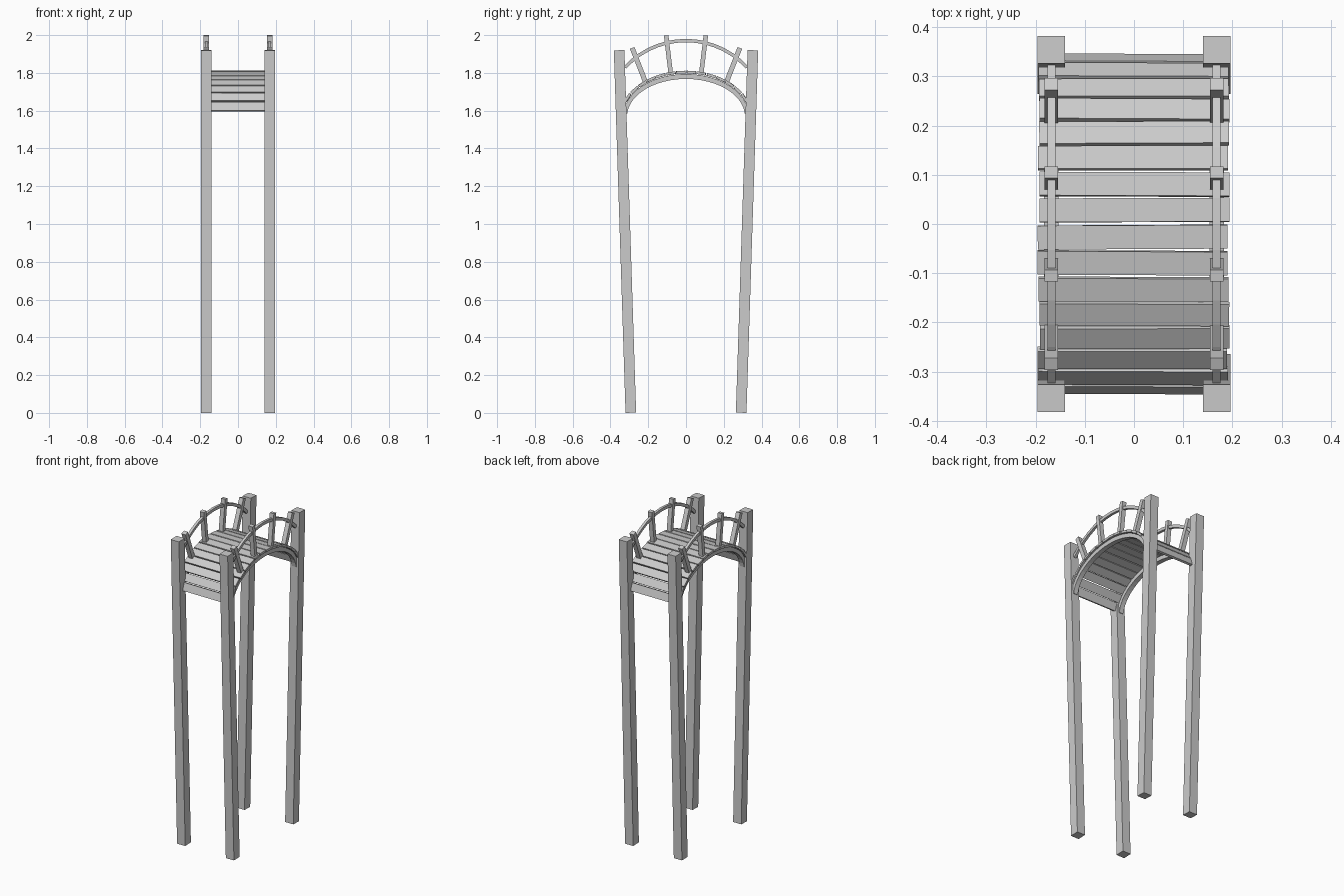
import bpy, bmesh, math, random
from mathutils import Vector, Matrix

random.seed(4)
if "Cube" in bpy.data.objects:
    bpy.data.objects.remove(bpy.data.objects["Cube"], do_unlink=True)

grey = bpy.data.materials.new("plain grey")
grey.use_nodes = True
colour = (0.6, 0.6, 0.6, 1)
grey.diffuse_color = colour
grey.node_tree.nodes["Principled BSDF"].inputs["Base Color"].default_value = colour


def finish(name, bm):
    bmesh.ops.recalc_face_normals(bm, faces=bm.faces[:])
    mesh = bpy.data.meshes.new(name)
    bm.to_mesh(mesh)
    bm.free()
    mesh.materials.append(grey)
    obj = bpy.data.objects.new(name, mesh)
    bpy.context.collection.objects.link(obj)
    return obj


def box(name, centre, size, tilt=0, yaw=0):
    """Box turned about x by tilt, then about z by yaw."""
    bm = bmesh.new()
    turn = Matrix.Rotation(yaw, 4, 'Z') @ Matrix.Rotation(tilt, 4, 'X')
    place = Matrix.Translation(centre) @ turn @ Matrix.Diagonal((*size, 1))
    bmesh.ops.create_cube(bm, size=1, matrix=place)
    return finish(name, bm)


def bar(name, start, end, width, depth):
    """Timber running between two points in a side plane."""
    a, b = Vector(start), Vector(end)
    d = b - a
    return box(name, (a + b) / 2, (width, depth, d.length), math.atan2(-d.y, d.z))


def arch(name, x, width, outer, inner):
    """Curved band swept between two rows of (y, z) points."""
    bm = bmesh.new()
    rings = []
    for (yo, zo), (yi, zi) in zip(outer, inner):
        rings.append([bm.verts.new((x + sx * width / 2, y, z)) for sx, y, z in
                      ((-1, yo, zo), (1, yo, zo), (1, yi, zi), (-1, yi, zi))])
    for r, s in zip(rings, rings[1:]):
        for k in range(4):
            bm.faces.new((r[k], r[(k + 1) % 4], s[(k + 1) % 4], s[k]))
    bm.faces.new(rings[0])
    bm.faces.new(rings[-1])
    return finish(name, bm)


def curve(a, b, zc, limit, steps):
    """Points on an upper ellipse, up to an angle either side of the crown."""
    angles = [limit * (2 * i / steps - 1) for i in range(steps + 1)]
    return [(a * math.sin(t), zc + b * math.cos(t)) for t in angles]


SPRING = 1.57        # height of the deck ellipse centre
SIDE_X = 0.168

for side, sx in (("left", 1), ("right", -1)):
    x = sx * SIDE_X
    # Deck beam and handrail
    arch(side + "_deck_beam", x, 0.03, curve(0.333, 0.224, SPRING, 1.5, 24),
         curve(0.312, 0.198, SPRING, 1.5, 24))
    arch(side + "_handrail", x, 0.016, curve(0.447, 0.447, 1.533, 0.83, 14),
         curve(0.429, 0.429, 1.533, 0.83, 14))
    for end, sy in (("front", -1), ("back", 1)):
        # Tall leaning post
        bar(f"{side}_{end}_post", (x, sy * 0.292, 0.001), (x, sy * 0.354, 1.92), 0.056, 0.056)
        # Splayed balusters
        bar(f"{side}_{end}_inner_baluster", (x, sy * 0.08, 1.79), (x, sy * 0.105, 1.998),
            0.028, 0.024)
        bar(f"{side}_{end}_outer_baluster", (x, sy * 0.212, 1.745), (x, sy * 0.285, 1.932),
            0.028, 0.026)

# Planks, evenly spaced along the deck ellipse
PLANKS = 16
path = [Vector((0, y, z)) for y, z in curve(0.34, 0.234, SPRING, 1.465, 600)]
lengths = [0]
for p, q in zip(path, path[1:]):
    lengths.append(lengths[-1] + (q - p).length)
pitch = lengths[-1] / PLANKS
for n in range(PLANKS):
    i = next(k for k, s in enumerate(lengths) if s >= pitch * (n + 0.5))
    along = path[i + 1] - path[i - 1]
    centre = path[i] + Vector((random.uniform(-0.004, 0.002), 0, 0))
    box(f"plank_{n + 1}", centre, (0.386, pitch * 0.9, 0.014),
        math.atan2(along.z, along.y), random.uniform(-0.006, 0.006))
